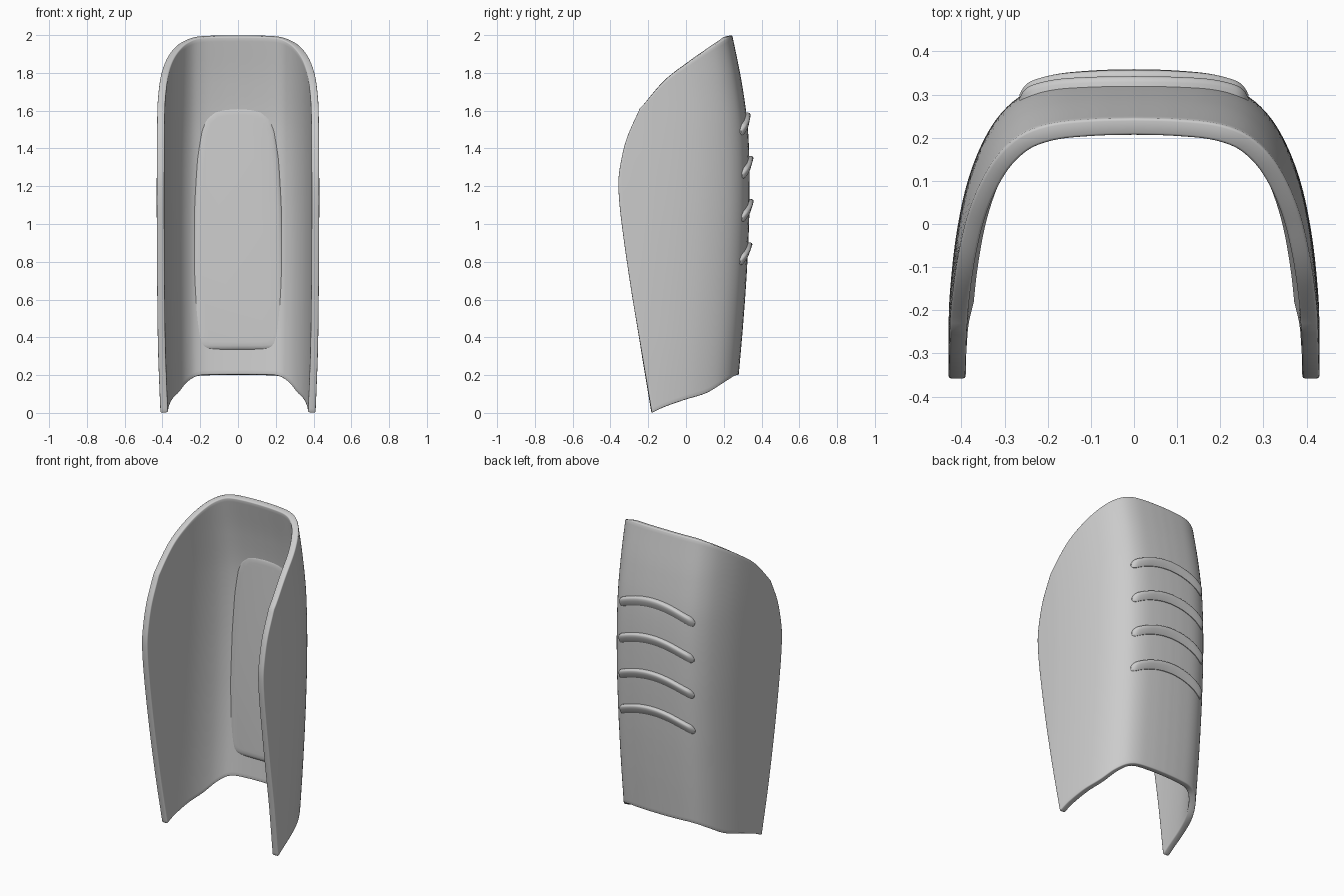
import bpy, bmesh, math

cube = bpy.data.objects.get("Cube")
if cube:
    bpy.data.objects.remove(cube, do_unlink=True)

grey = bpy.data.materials.new("plain_grey")
grey.use_nodes = True
colour = (0.6, 0.6, 0.6, 1)
grey.diffuse_color = colour
grey.node_tree.nodes["Principled BSDF"].inputs["Base Color"].default_value = colour


def curve(points):
    """Smooth function through (input, output) points."""
    xs, ys = zip(*points)
    n = len(xs)
    slopes = []
    for i in range(n):
        a, b = max(i - 1, 0), min(i + 1, n - 1)
        slopes.append((ys[b] - ys[a]) / (xs[b] - xs[a]))

    def f(x):
        x = min(max(x, xs[0]), xs[-1])
        i = 0
        while i < n - 2 and x > xs[i + 1]:
            i += 1
        h = xs[i + 1] - xs[i]
        t = (x - xs[i]) / h
        return ((2*t**3 - 3*t**2 + 1) * ys[i] + (t**3 - 2*t**2 + t) * h * slopes[i]
                + (3*t**2 - 2*t**3) * ys[i + 1] + (t**3 - t**2) * h * slopes[i + 1])
    return f


def make_object(name, verts, faces, recalc=True):
    mesh = bpy.data.meshes.new(name)
    mesh.from_pydata(verts, [], faces)
    if recalc:
        bm = bmesh.new()
        bm.from_mesh(mesh)
        bmesh.ops.recalc_face_normals(bm, faces=bm.faces)
        bm.to_mesh(mesh)
        bm.free()
    mesh.materials.append(grey)
    ob = bpy.data.objects.new(name, mesh)
    bpy.context.collection.objects.link(ob)
    return ob


def smooth(ob, degrees):
    bpy.ops.object.select_all(action='DESELECT')
    ob.select_set(True)
    bpy.context.view_layer.objects.active = ob
    bpy.ops.object.shade_smooth_by_angle(angle=math.radians(degrees))


# Half cross-section: half-width x and depth forward of the back line
section = [(0, 0), (0.1, 0.003), (0.2, 0.015), (0.27, 0.045), (0.33, 0.11),
           (0.38, 0.22), (0.41, 0.35), (0.427, 0.5), (0.43, 0.6), (0.43, 0.72)]
arc = [0.0]
for (x0, d0), (x1, d1) in zip(section, section[1:]):
    arc.append(arc[-1] + math.hypot(x1 - x0, d1 - d0))
x_at = curve([(s, p[0]) for s, p in zip(arc, section)])
d_at = curve([(s, p[1]) for s, p in zip(arc, section)])
depth_at_x = curve(section[:8])
arc_at_depth = curve([(p[1], s) for s, p in zip(arc, section)])

# Back line, free front edge, and the top and bottom rims
back_y = curve([(0, 0.26), (0.21, 0.28), (0.5, 0.305), (0.8, 0.325), (1.15, 0.337),
                (1.5, 0.328), (1.75, 0.295), (2, 0.245)])
front_y = curve([(0, -0.18), (0.33, -0.236), (0.65, -0.29), (1.02, -0.343),
                 (1.2, -0.358), (1.3, -0.35), (1.45, -0.315), (1.61, -0.245)])
top_z = curve([(0, 2.0), (0.02, 1.993), (0.05, 1.977), (0.11, 1.945), (0.255, 1.86),
               (0.405, 1.76), (0.56, 1.61)])
bottom_z = curve([(0, 0.2), (0.02, 0.195), (0.08, 0.155), (0.16, 0.105), (0.27, 0.07),
                  (0.38, 0.03), (0.44, 0)])
width = curve([(0, 0.975), (0.4, 0.99), (1.2, 1), (2, 0.985)])


def edge_arc(z):
    return arc_at_depth(back_y(z) - front_y(z))


# Curved shell, one thickened sheet
COLS, ROWS = 48, 72
z_end = 1.61
verts, faces = [], []
s_low, s_high = edge_arc(0), edge_arc(z_end)
for j in range(ROWS + 1):
    v = j / ROWS
    s_max = edge_arc(z_end * v)
    for i in range(-COLS, COLS + 1):
        t = abs(i) / COLS
        low, high = bottom_z(d_at(t * s_low)), top_z(d_at(t * s_high))
        z = low + (high - low) * v
        s = t * s_max
        side = 1 if i >= 0 else -1
        verts.append((side * x_at(s) * width(z), back_y(z) - d_at(s), z))
W = 2 * COLS + 1
for j in range(ROWS):
    for i in range(W - 1):
        a = j * W + i
        faces.append((a, a + W, a + W + 1, a + 1))
shell = make_object("shell", verts, faces, recalc=False)
solid = shell.modifiers.new("thickness", 'SOLIDIFY')
solid.thickness = 0.04
solid.offset = -1
bevel = shell.modifiers.new("soft_rim", 'BEVEL')
bevel.width = 0.006
bevel.segments = 2
bevel.limit_method = 'ANGLE'
bevel.angle_limit = math.radians(50)
smooth(shell, 40)

# Flat inner pad with a rounded outline, sunk into the shell at its border
half = [(0, 0.33), (0.14, 0.33), (0.19, 0.335), (0.22, 0.35), (0.237, 0.385),
        (0.243, 0.5), (0.243, 0.8), (0.237, 1.1), (0.222, 1.35), (0.2, 1.5),
        (0.175, 1.57), (0.13, 1.61), (0.07, 1.62), (0, 1.622)]
outline = half + [(-x, z) for x, z in half[-2:0:-1]]
N = len(outline)
verts, faces = [], []
for inset, rise in ((0, 0), (0.003, 0.5), (0.012, 0.8), (0.026, 0.95), (0.045, 1)):
    for x, z in outline:
        x *= 1 - inset / 0.243
        z = 0.975 + (z - 0.975) * (1 - inset / 0.645)
        buried = back_y(z) - depth_at_x(abs(x)) - 0.02
        plane = 0.238 + 0.034 * (z - 0.36) / 1.24
        verts.append((x, buried + (plane - buried) * rise, z))
for r in range(4):
    for i in range(N):
        k = (i + 1) % N
        faces.append((r*N + i, r*N + k, r*N + N + k, r*N + N + i))
faces.append(tuple(range(4 * N, 5 * N)))
pad = make_object("inner_pad", verts, faces)
# Pad faces the front
if pad.data.polygons[-1].normal.y > 0:
    pad.data.flip_normals()
smooth(pad, 60)

# Four arched ridges across the back
profile = [(-0.02, -0.03), (0.004, -0.028), (0.012, -0.015), (0.018, 0.004),
           (0.022, 0.018), (0.019, 0.026), (0.01, 0.03), (-0.02, 0.03)]
STEPS, P, HALF = 40, len(profile), 0.265
for number in range(4):
    centre = 1.56 - 0.229 * number
    verts, faces = [], []
    for i in range(STEPS + 1):
        # Cosine spacing packs rings into the rounded ends
        x = -HALF * math.cos(math.pi * i / STEPS)
        u = max(0, abs(x) - (HALF - 0.028)) / 0.028
        taper = max(0.25, math.sqrt(max(0, 1 - u * u)))
        z0 = centre - 0.072 * (x / HALF) ** 2
        for out, up in profile:
            z = z0 + up * taper
            y = back_y(z) - depth_at_x(abs(x)) + (out * taper if out > 0 else out)
            verts.append((x, y, z))
    for i in range(STEPS):
        for p in range(P):
            q = (p + 1) % P
            faces.append((i*P + p, i*P + q, i*P + P + q, i*P + P + p))
    faces.append(tuple(range(P)))
    faces.append(tuple(range(STEPS * P, STEPS * P + P)))
    ridge = make_object(f"back_ridge_{number + 1}", verts, faces)
    smooth(ridge, 50)
